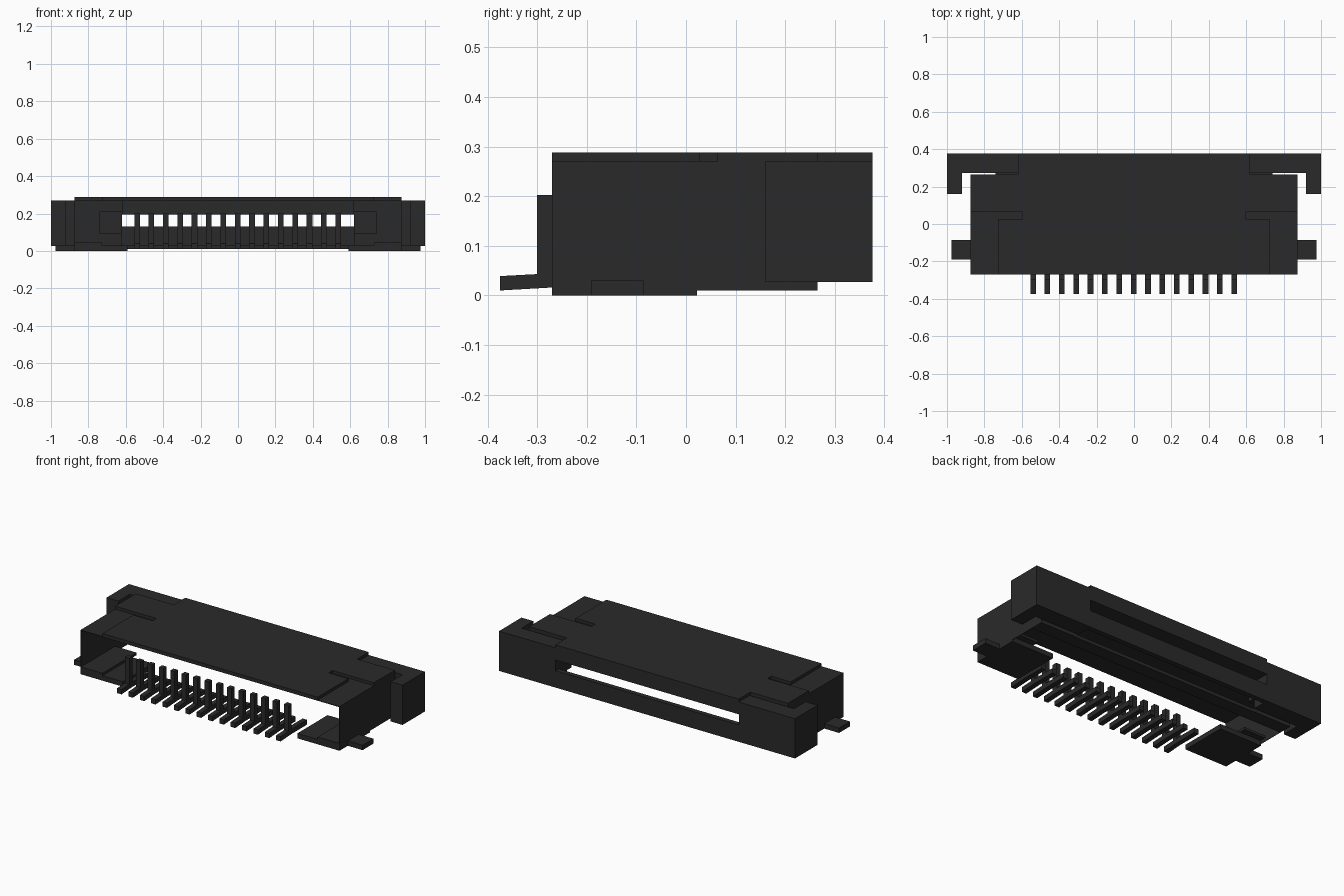
import bpy, bmesh
from mathutils import Vector

cube = bpy.data.objects.get("Cube")
if cube:
    bpy.data.objects.remove(cube)

mat = bpy.data.materials.new("charcoal_plastic")
mat.use_nodes = True
COLOUR = (0.023, 0.023, 0.023, 1)
mat.diffuse_color = COLOUR
mat.node_tree.nodes["Principled BSDF"].inputs["Base Color"].default_value = COLOUR


def prism(name, profile, axis, lo, hi):
    """Extrude a 2D profile along an axis; the profile uses the other two axes in order."""
    def place(p, d):
        c = list(p)
        c.insert("xyz".index(axis), d)
        return Vector(c)
    bm = bmesh.new()
    face = bm.faces.new([bm.verts.new(place(p, lo)) for p in profile])
    out = bmesh.ops.extrude_face_region(bm, geom=[face])
    verts = [v for v in out["geom"] if isinstance(v, bmesh.types.BMVert)]
    bmesh.ops.translate(bm, verts=verts, vec=place((0, 0), hi - lo))
    bmesh.ops.recalc_face_normals(bm, faces=bm.faces)
    mesh = bpy.data.meshes.new(name)
    bm.to_mesh(mesh)
    bm.free()
    mesh.materials.append(mat)
    obj = bpy.data.objects.new(name, mesh)
    bpy.context.collection.objects.link(obj)
    return obj


def box(name, x0, x1, y0, y1, z0, z1):
    return prism(name, [(x0, y0), (x1, y0), (x1, y1), (x0, y1)], "z", z0, z1)


def box_pair(name, x0, x1, *yz):
    box("left_" + name, x0, x1, *yz)
    box("right_" + name, -x1, -x0, *yz)


def symmetric(half):
    return half + [(-x, y) for x, y in reversed(half)]


# Housing: top cover with L-shaped corner recesses, thin roof, thicker rear lip over the slot
prism("top_cover", symmetric([(0.727, -0.27), (0.727, 0.027), (0.595, 0.027), (0.595, 0.063),
                              (0.875, 0.063), (0.875, 0.265), (0.62, 0.265), (0.62, 0.376)]),
      "z", 0.27, 0.288)
box("roof", -0.875, 0.875, -0.27, 0.265, 0.266, 0.27)
box("rear_lip", -0.62, 0.62, 0.2, 0.376, 0.195, 0.27)

# Housing: thin side walls notched for the fittings, rear walls and rear floor strip
wall = [(-0.27, 0.03), (0.022, 0.03), (0.022, 0.01), (0.263, 0.01), (0.263, 0.268), (-0.27, 0.268)]
for side, x in (("left", 0.872), ("right", -0.875)):
    prism(side + "_side_wall", wall, "x", x, x + 0.003)
box_pair("rear_wall", 0.62, 0.875, 0.261, 0.265, 0.01, 0.268)
box("floor", -0.875, 0.875, 0.185, 0.263, 0.01, 0.03)

# Sliding lock: thin bar between solid ends with hooks, and inner tongues
box("slider_bar", -0.62, 0.62, 0.346, 0.376, 0.027, 0.13)
box_pair("slider_end", 0.62, 1.0, 0.272, 0.376, 0.027, 0.27)
box_pair("slider_hook", 0.92, 1.0, 0.16, 0.272, 0.027, 0.27)
box_pair("slider_tongue", 0.62, 0.74, 0.22, 0.275, 0.09, 0.21)

# Solder fittings: base plate with side tab and raised layer
box_pair("fitting_plate", 0.59, 0.875, -0.27, 0.022, 0.0, 0.03)
box_pair("fitting_tab", 0.87, 0.975, -0.19, -0.085, 0.0, 0.03)
box_pair("fitting_layer", 0.727, 0.873, -0.27, 0.06, 0.03, 0.045)

# Fifteen contacts: sloping solder foot running under the housing, and upright post
contact = [(-0.375, 0.01), (-0.27, 0.016), (-0.12, 0.016), (-0.12, 0.045), (-0.27, 0.045),
           (-0.27, 0.202), (-0.30, 0.202), (-0.30, 0.043), (-0.375, 0.039)]
for i in range(15):
    x = (i - 7) * 0.0768 - 0.002
    prism(f"contact_{i + 1}", contact, "x", x - 0.015, x + 0.015)
